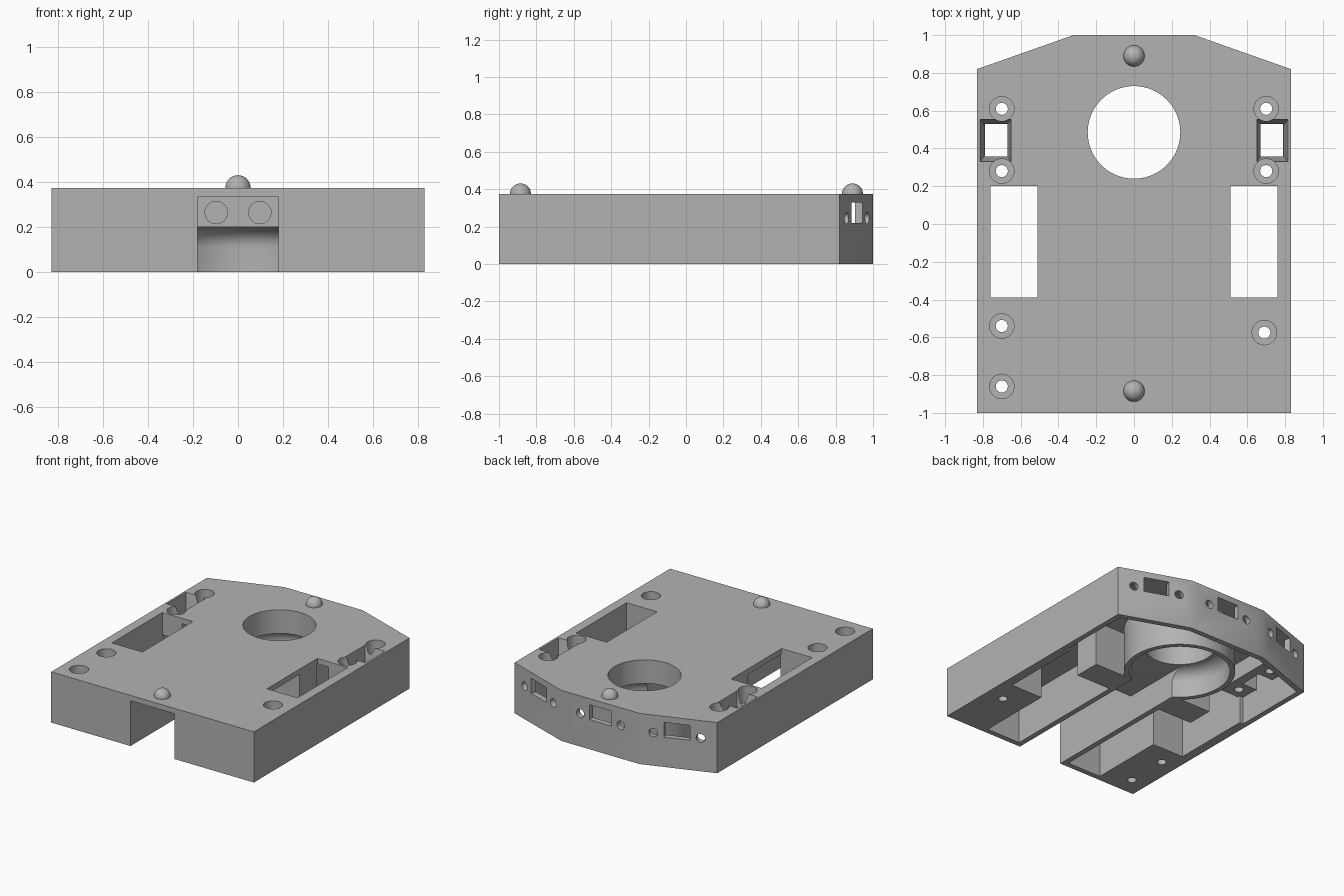
import bpy, bmesh, math
from mathutils import Matrix, Vector

if "Cube" in bpy.data.objects:
    bpy.data.objects.remove(bpy.data.objects["Cube"], do_unlink=True)

grey = bpy.data.materials.new("plain_grey")
grey.use_nodes = True
grey.diffuse_color = (0.45, 0.45, 0.45, 1)
grey.node_tree.nodes["Principled BSDF"].inputs["Base Color"].default_value = grey.diffuse_color

TOP, ROOF, LOW = 0.375, 0.335, -0.05


def make(name, bm):
    bmesh.ops.recalc_face_normals(bm, faces=bm.faces)
    mesh = bpy.data.meshes.new(name)
    bm.to_mesh(mesh)
    bm.free()
    mesh.materials.append(grey)
    ob = bpy.data.objects.new(name, mesh)
    bpy.context.collection.objects.link(ob)
    return ob


def prism(name, points, z0, z1):
    bm = bmesh.new()
    face = bm.faces.new([bm.verts.new((x, y, z0)) for x, y in points])
    new = bmesh.ops.extrude_face_region(bm, geom=[face])["geom"]
    bmesh.ops.translate(bm, vec=(0, 0, z1 - z0),
                        verts=[v for v in new if isinstance(v, bmesh.types.BMVert)])
    return make(name, bm)


def box(name, x0, x1, y0, y1, z0, z1):
    return prism(name, [(x0, y0), (x1, y0), (x1, y1), (x0, y1)], z0, z1)


def rod(name, centre, r, depth, axis=(0, 0, 1), sides=32, r2=None):
    bm = bmesh.new()
    turn = Vector(axis).to_track_quat('Z', 'Y').to_matrix().to_4x4()
    bmesh.ops.create_cone(bm, cap_ends=True, segments=sides, radius1=r,
                          radius2=r if r2 is None else r2, depth=depth,
                          matrix=Matrix.Translation(centre) @ turn)
    return make(name, bm)


def lathe(name, profile, cy, sides=96):
    bm = bmesh.new()
    rings = [[bm.verts.new((r * math.cos(a), cy + r * math.sin(a), z))
              for a in (math.tau * i / sides for i in range(sides))] for r, z in profile]
    for low, high in zip(rings, rings[1:]):
        for i in range(sides):
            j = (i + 1) % sides
            bm.faces.new((low[i], low[j], high[j], high[i]))
    bm.faces.new(rings[0])
    bm.faces.new(rings[-1])
    return make(name, bm)


def combine(target, other, operation):
    mod = target.modifiers.new("join", 'BOOLEAN')
    mod.operation, mod.solver, mod.object = operation, 'EXACT', other
    bpy.context.view_layer.objects.active = target
    bpy.ops.object.modifier_apply(modifier=mod.name)
    bpy.data.objects.remove(other, do_unlink=True)


def add(other):
    combine(body, other, 'UNION')


def cut(other):
    combine(body, other, 'DIFFERENCE')


def mirrored(points):
    return points + [(-x, y) for x, y in reversed(points)]


# Hollow shell
body = prism("chassis_body", mirrored([(0.83, -1), (0.83, 0.82), (0.32, 1)]), LOW, TOP)
cut(prism("cavity", mirrored([(0.79, -0.96), (0.79, 0.79), (0.31, 0.96)]), LOW - 0.1, ROOF))

# Channel walls, ring and blocks inside the shell
add(box("channel", -0.22, 0.22, -0.98, 0.3, LOW, 0.36))
add(rod("ring", (0, 0.485, (LOW + 0.35) / 2), 0.38, 0.35 - LOW, sides=96))
for s in (-1, 1):
    def side_box(name, x0, x1, *rest):
        return box(name, min(s * x0, s * x1), max(s * x0, s * x1), *rest)
    add(side_box("front_block", 0.5, 0.81, -0.98, -0.39, LOW, 0.355))
    add(side_box("motor_block", 0.2, 0.505, 0.0, 0.2, LOW, 0.352))
    add(side_box("wheel_wall", 0.76, 0.812, -0.42, 0.22, LOW, 0.357))
    add(side_box("back_block", 0.6, 0.813, 0.2, 0.7, 0.21, 0.353))

# Channel, flared well and wheel openings
cut(box("channel_high", -0.18, 0.18, -1.1, -0.25, LOW - 0.1, ROOF))
cut(box("channel_low", -0.18, 0.18, -0.3, 0.45, LOW - 0.1, 0.2))
flare = [(0.245 + 0.1 * math.cos(t), 0.11 + 0.09 * math.sin(t))
         for t in (math.pi / 2 * i / 8 for i in range(9))]
cut(lathe("well", [(0.345, LOW - 0.1)] + flare + [(0.245, 0.5)], 0.485))
for s in (-1, 1):
    cut(rod("socket", (s * 0.097, -0.25, 0.265), 0.05, 0.2, (0, 1, 0)))
    x0, x1 = sorted((s * 0.51, s * 0.76))
    cut(box("wheel_opening", x0, x1, -0.39, 0.2, LOW - 0.1, 0.5))

# Counterbored screw holes
screws = [(s * 0.7, y) for s in (-1, 1) for y in (0.28, 0.61)]
for x, y in screws + [(-0.7, -0.54), (-0.7, -0.86), (0.69, -0.575)]:
    cut(rod("screw_head", (x, y, 0.4), 0.065, 0.3))
    cut(rod("screw_hole", (x, y, 0.2), 0.032, 0.8))

# Tapered slots beside the screws
for s in (-1, 1):
    taper = rod("slot", (0, 0, 0), 0.06 * 2 ** 0.5, 0.18, sides=4, r2=0.0825 * 2 ** 0.5)
    taper.data.transform(Matrix.Translation((s * 0.7325, 0.442, 0.286))
                         @ Matrix.Diagonal((1, 1.36, 1, 1)) @ Matrix.Rotation(math.pi / 4, 4, 'Z'))
    cut(taper)
    x0, x1 = sorted((s * 0.67, s * 0.79))
    cut(box("slot_through", x0, x1, 0.36, 0.53, LOW, 0.3))

# Sensor windows with a hole on each side, on the three back faces
turn = math.atan2(0.18, 0.51)
for x, y, angle in ((0, 1, 0), (0.565, 0.913, -turn), (-0.565, 0.913, turn)):
    place = Matrix.Translation((x, y, 0)) @ Matrix.Rotation(angle, 4, 'Z')
    parts = [box("sensor_window", -0.09, 0.09, -0.08, 0.08, 0.22, 0.33)]
    parts += [rod("sensor_hole", (s * 0.165, 0, 0.245), 0.031, 0.16, (0, 1, 0)) for s in (-1, 1)]
    for part in parts:
        part.data.transform(place)
        cut(part)

# Trim everything flush with the ground
cut(box("trim", -2, 2, -2, 2, -1, 0))


def smooth(ob):
    bpy.ops.object.select_all(action='DESELECT')
    ob.select_set(True)
    bpy.context.view_layer.objects.active = ob
    bpy.ops.object.shade_smooth_by_angle(angle=math.radians(30))


smooth(body)

# Round bumps on top
for name, y in (("front_bump", -0.885), ("back_bump", 0.89)):
    bm = bmesh.new()
    bmesh.ops.create_uvsphere(bm, u_segments=32, v_segments=16, radius=0.056,
                              matrix=Matrix.Translation((0, y, TOP)))
    bmesh.ops.bisect_plane(bm, geom=bm.verts[:] + bm.edges[:] + bm.faces[:],
                           plane_co=(0, 0, TOP - 0.02), plane_no=(0, 0, 1), clear_inner=True)
    smooth(make(name, bm))
